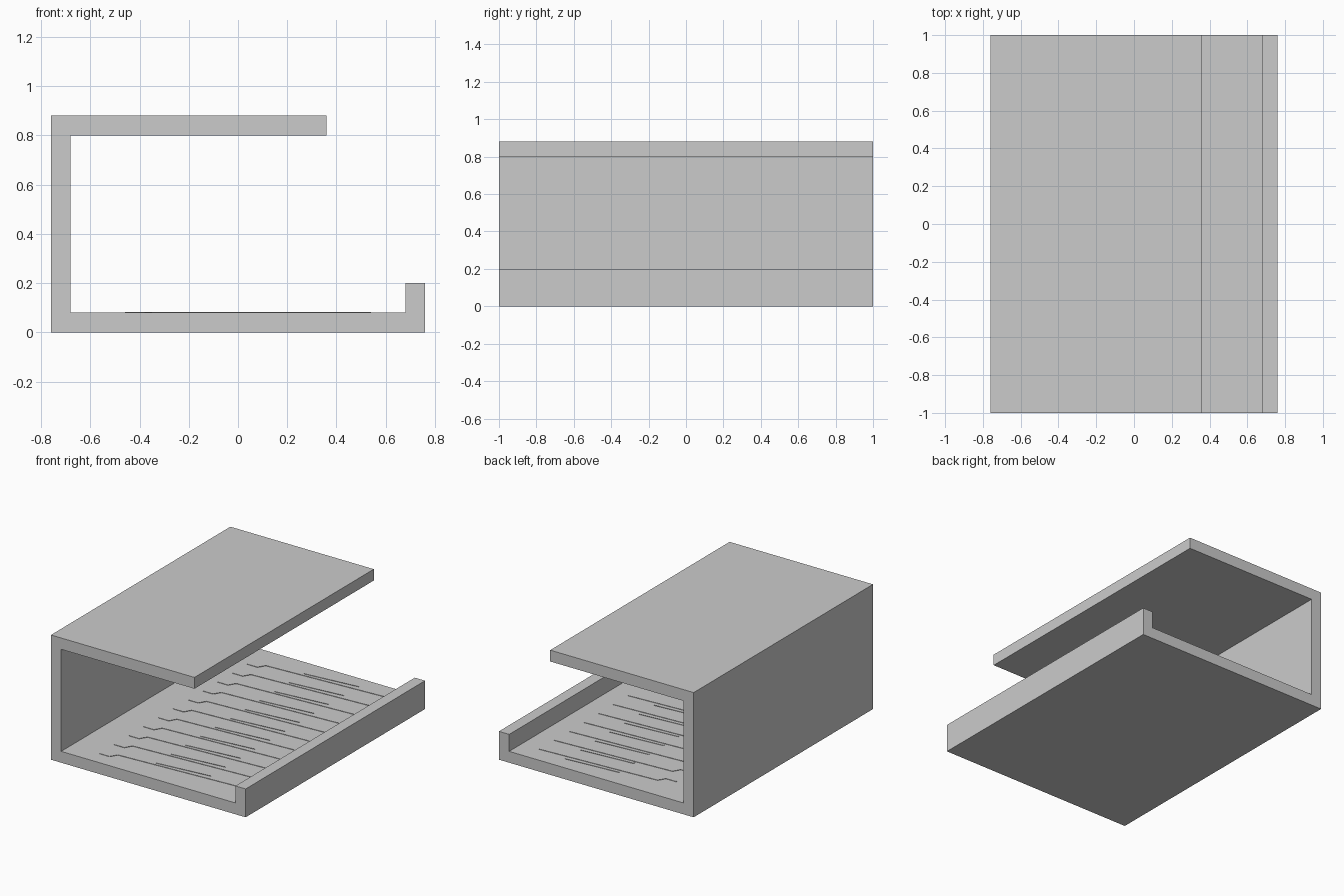
import bpy, bmesh

if "Cube" in bpy.data.objects:
    bpy.data.objects.remove(bpy.data.objects["Cube"])

grey = bpy.data.materials.new("plain grey")
grey.diffuse_color = (0.6, 0.6, 0.6, 1)
grey.use_nodes = True
grey.node_tree.nodes["Principled BSDF"].inputs["Base Color"].default_value = grey.diffuse_color


def prism(name, outlines, axis, start, end):
    """Extrude flat outlines along y (axis 1) or z (axis 2)."""
    bm = bmesh.new()
    for pts in outlines:
        co = [(a, start, b) if axis == 1 else (a, b, start) for a, b in pts]
        face = bm.faces.new([bm.verts.new(c) for c in co])
        ext = bmesh.ops.extrude_face_region(bm, geom=[face])
        for v in [g for g in ext["geom"] if isinstance(g, bmesh.types.BMVert)]:
            v.co[axis] = end
    bmesh.ops.recalc_face_normals(bm, faces=bm.faces[:])
    mesh = bpy.data.meshes.new(name)
    bm.to_mesh(mesh)
    bm.free()
    mesh.materials.append(grey)
    obj = bpy.data.objects.new(name, mesh)
    bpy.context.collection.objects.link(obj)
    return obj


# Open channel: floor, tall back wall, roof and short front lip
prism("channel_shell", [[
    (-0.76, 0), (0.76, 0), (0.76, 0.2), (0.68, 0.2), (0.68, 0.08), (-0.68, 0.08),
    (-0.68, 0.8), (0.36, 0.8), (0.36, 0.88), (-0.76, 0.88)]], 1, -1, 1)

# Hair-thin raised creases on the floor, in repeating rows
creases = []
for i in range(11):
    y = -0.84 + i * 0.165
    path = [(-0.46, y - 0.05), (-0.38, y - 0.05), (-0.35, y), (0.54, y + 0.05)]
    creases.append(path + [(x, b + 0.006) for x, b in reversed(path)])
    creases.append([(-0.08, y + 0.04), (0.32, y + 0.08), (-0.08, y + 0.05)])
prism("floor_creases", creases, 2, 0.079, 0.083)
